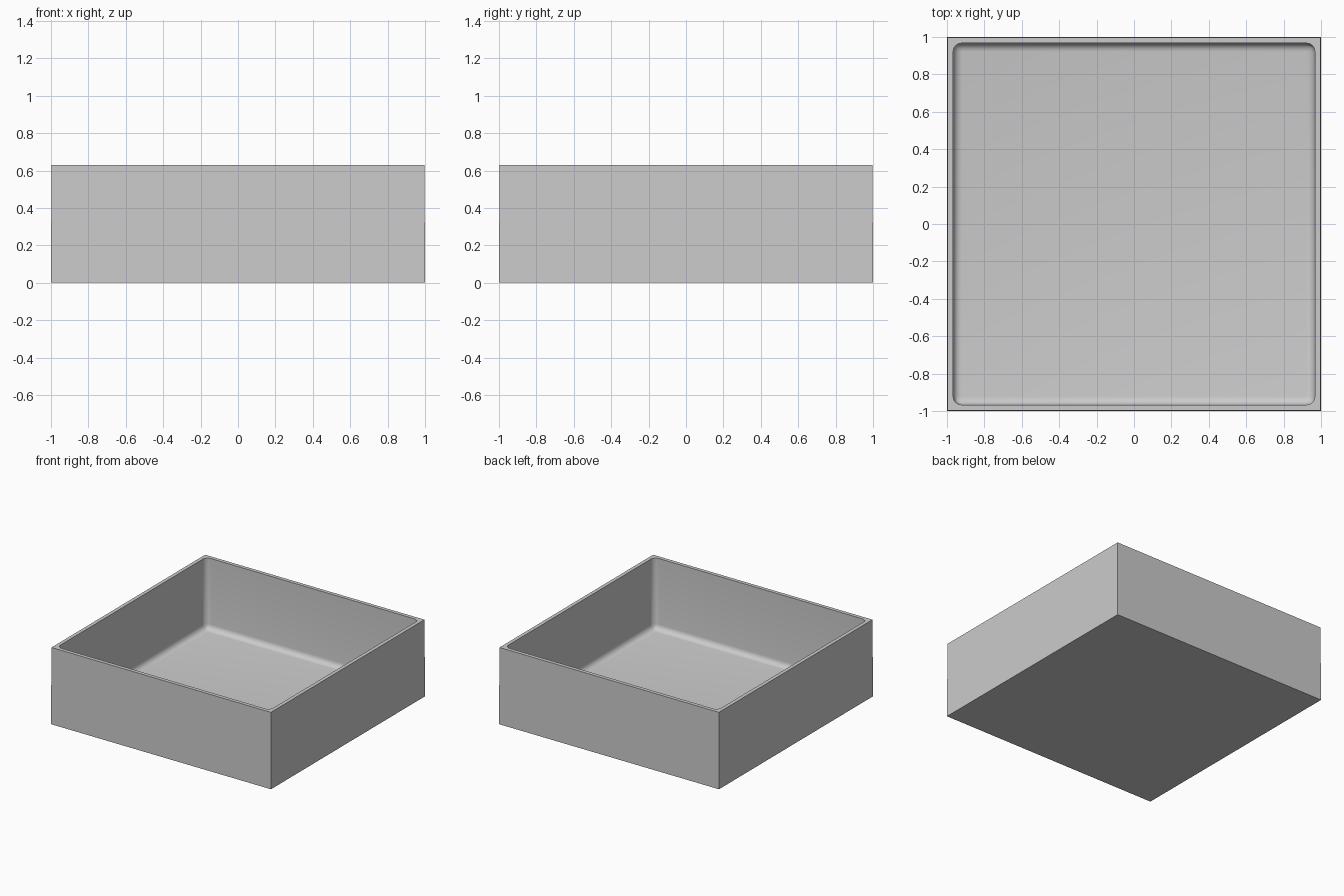
import bpy, bmesh

if "Cube" in bpy.data.objects:
    bpy.data.objects.remove(bpy.data.objects["Cube"])

HEIGHT = 0.63
WALL = 0.043
FLOOR = 0.045
FILLET = 0.045
TOP_HALF = 0.997  # very slight draft on the outside

bm = bmesh.new()
bmesh.ops.create_cube(bm, size=2)

# Outer block, tapering slightly to the top
for v in bm.verts:
    top = v.co.z > 0
    v.co.z = HEIGHT if top else 0
    if top:
        v.co.x *= TOP_HALF
        v.co.y *= TOP_HALF

# Rim and cavity
bm.normal_update()
top_face = max(bm.faces, key=lambda f: f.calc_center_median().z)
bmesh.ops.inset_region(bm, faces=[top_face], thickness=WALL)
res = bmesh.ops.extrude_discrete_faces(bm, faces=[top_face])
floor_face = res["faces"][0]
for v in floor_face.verts:
    v.co.z = FLOOR

# Rounded inner corners and floor edges
edges = {e for v in floor_face.verts for e in v.link_edges}
bmesh.ops.bevel(bm, geom=list(edges), offset=FILLET, offset_type='OFFSET',
                segments=8, profile=0.5, affect='EDGES', clamp_overlap=True)
bmesh.ops.recalc_face_normals(bm, faces=bm.faces)

mesh = bpy.data.meshes.new("square_tray")
bm.to_mesh(mesh)
bm.free()
tray = bpy.data.objects.new("square_tray", mesh)
bpy.context.collection.objects.link(tray)

# Smooth fillets, sharp outer edges
bpy.context.view_layer.objects.active = tray
tray.select_set(True)
bpy.ops.object.shade_smooth_by_angle(angle=0.6)
